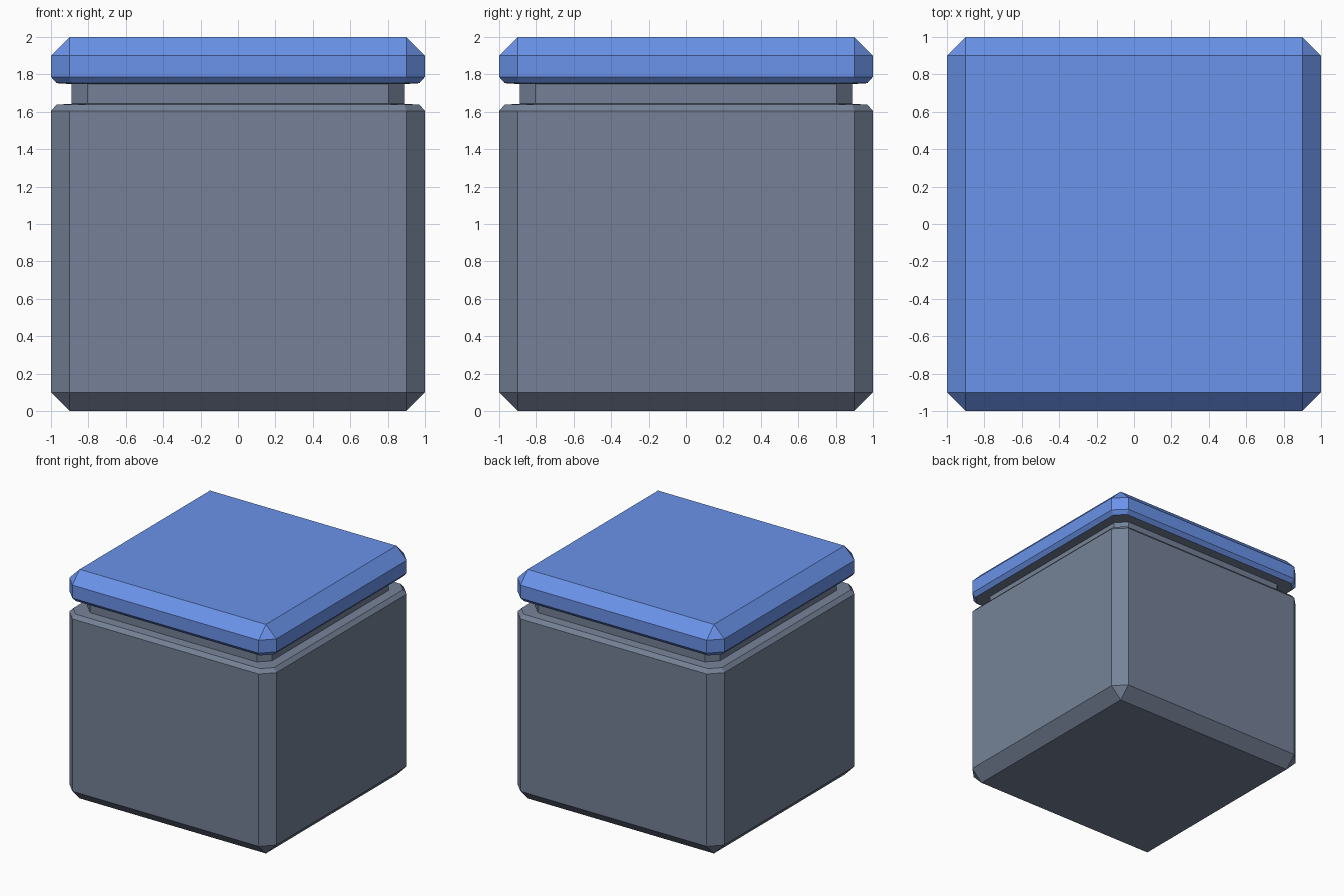
import bpy, bmesh

if "Cube" in bpy.data.objects:
    bpy.data.objects.remove(bpy.data.objects["Cube"])

SLATE = (0.178, 0.222, 0.31, 1)
BLUE = (0.145, 0.29, 0.82, 1)


def material(name, color):
    mat = bpy.data.materials.new(name)
    mat.diffuse_color = color
    mat.use_nodes = True
    mat.node_tree.nodes["Principled BSDF"].inputs["Base Color"].default_value = mat.diffuse_color
    return mat


def octagon(bm, half, flat, z):
    # square outline with cut corners (flat == half gives a plain square)
    pts = [(half, -flat), (half, flat), (flat, half), (-flat, half),
           (-half, flat), (-half, -flat), (-flat, -half), (flat, -half)]
    return [bm.verts.new((x, y, z)) for x, y in pts]


def loft(name, profile, mat, cap_bottom=False, cap_top=False):
    bm = bmesh.new()
    rings = [octagon(bm, *p) for p in profile]
    for a, b in zip(rings, rings[1:]):
        for i in range(8):
            j = (i + 1) % 8
            bm.faces.new((a[i], a[j], b[j], b[i]))
    if cap_bottom:
        bm.faces.new(rings[0][::-1])
    if cap_top:
        bm.faces.new(rings[-1])
    bmesh.ops.remove_doubles(bm, verts=bm.verts[:], dist=0.0005)
    mesh = bpy.data.meshes.new(name)
    bm.to_mesh(mesh)
    bm.free()
    mesh.materials.append(mat)
    obj = bpy.data.objects.new(name, mesh)
    bpy.context.collection.objects.link(obj)
    return obj


slate = material("slate", SLATE)
blue = material("blue", BLUE)

# Each profile row: half width, half length of the flat side, height
# Slate box body with bevelled bottom and rim
loft("body", [(0.9, 0.9, 0), (1, 0.9, 0.1), (1, 0.9, 1.605), (0.97, 0.89, 1.638)],
     slate, cap_bottom=True)

# Recessed groove between body and lid
loft("groove", [(0.97, 0.89, 1.638), (0.89, 0.805, 1.643),
                (0.89, 0.805, 1.748), (0.97, 0.89, 1.753)], slate)

# Blue lid
loft("lid", [(0.97, 0.89, 1.753), (1, 0.9, 1.787), (1, 0.9, 1.9), (0.9, 0.9, 2)],
     blue, cap_top=True)
